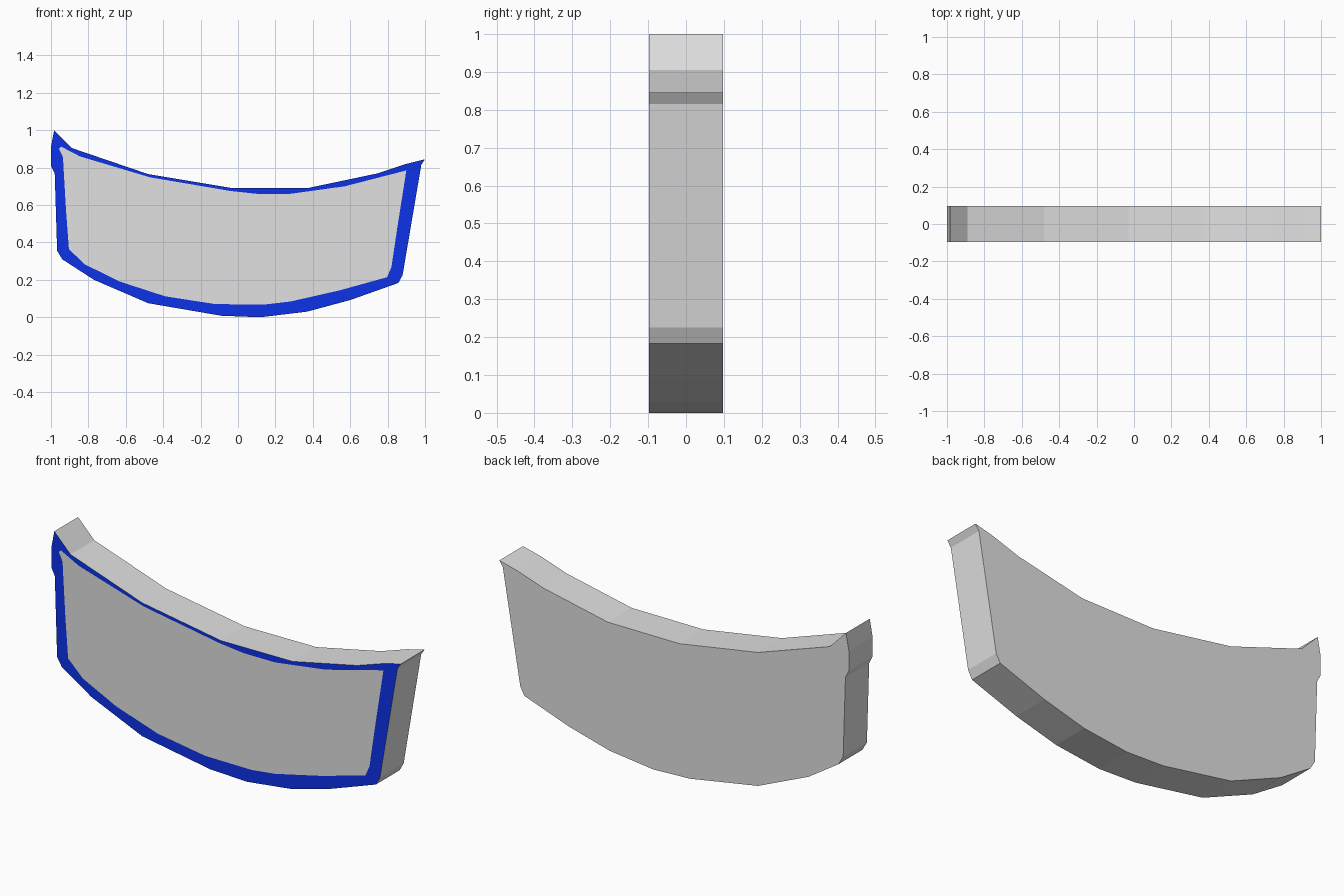
import bpy, bmesh

if "Cube" in bpy.data.objects:
    bpy.data.objects.remove(bpy.data.objects["Cube"])

HALF = 0.097  # half thickness

# Outer silhouette (x, z), clockwise from the upper left tip
outer = [(-0.983, 1.0), (-0.89, 0.905), (-0.48, 0.765), (-0.03, 0.69), (0.38, 0.692),
         (0.75, 0.77), (0.90, 0.82), (1.0, 0.845), (0.98, 0.815), (0.88, 0.225),
         (0.857, 0.183), (0.60, 0.092), (0.37, 0.03), (0.12, 0.0), (-0.09, 0.008),
         (-0.48, 0.075), (-0.77, 0.2), (-0.94, 0.31), (-0.967, 0.355), (-0.98, 0.77),
         (-1.0, 0.81), (-1.0, 0.91)]

# Inner limit of the painted border
inner = [(-0.945, 0.912), (-0.845, 0.86), (-0.47, 0.748), (-0.04, 0.675), (0.10, 0.66),
         (0.28, 0.66), (0.57, 0.70), (0.90, 0.785), (0.855, 0.50), (0.82, 0.267),
         (0.797, 0.214), (0.545, 0.144), (0.28, 0.084), (0.144, 0.068), (-0.12, 0.07),
         (-0.39, 0.112), (-0.63, 0.19), (-0.82, 0.283), (-0.904, 0.364), (-0.92, 0.578),
         (-0.936, 0.856), (-0.957, 0.90)]


def material(name, color):
    m = bpy.data.materials.new(name)
    m.diffuse_color = (*color, 1)
    m.use_nodes = True
    m.node_tree.nodes["Principled BSDF"].inputs["Base Color"].default_value = m.diffuse_color
    return m


def loop(bm, pts, y):
    vs = [bm.verts.new((x, y, z)) for x, z in pts]
    n = len(vs)
    es = [bm.edges.new((vs[i], vs[(i + 1) % n])) for i in range(n)]
    return vs, es


bm = bmesh.new()
front, front_edges = loop(bm, outer, -HALF)
back, _ = loop(bm, outer, HALF)
field, field_edges = loop(bm, inner, -HALF)

# Painted border ring on the front
ring = bmesh.ops.triangle_fill(bm, edges=front_edges + field_edges, use_beauty=True)
for f in ring["geom"]:
    if isinstance(f, bmesh.types.BMFace):
        f.material_index = 1

# Grey field, back and rim
bm.faces.new(field)
bm.faces.new(back)
n = len(outer)
for i in range(n):
    j = (i + 1) % n
    bm.faces.new((front[i], front[j], back[j], back[i]))
bmesh.ops.recalc_face_normals(bm, faces=bm.faces[:])

mesh = bpy.data.meshes.new("curved_panel")
bm.to_mesh(mesh)
bm.free()
mesh.materials.append(material("light grey", (0.75, 0.75, 0.75)))
mesh.materials.append(material("border blue", (0.004, 0.032, 0.8)))
panel = bpy.data.objects.new("curved_panel", mesh)
bpy.context.collection.objects.link(panel)
